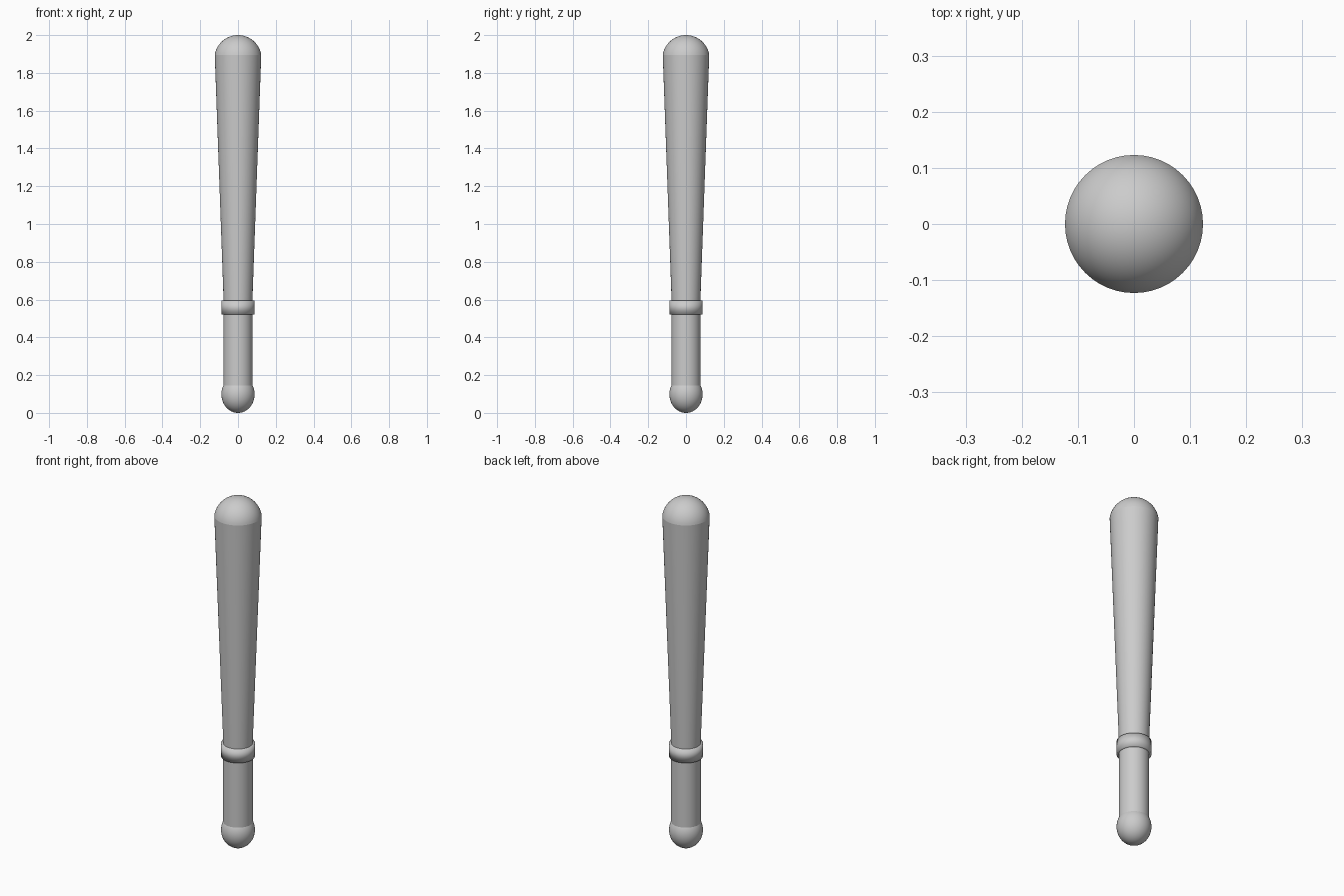
import bpy, bmesh
from math import cos, sin, pi, sqrt, asin, radians

SIDES = 48

cube = bpy.data.objects.get("Cube")
if cube:
    bpy.data.objects.remove(cube, do_unlink=True)

grey = bpy.data.materials.new("plain grey")
grey.use_nodes = True
grey.diffuse_color = (0.6, 0.6, 0.6, 1)
grey.node_tree.nodes["Principled BSDF"].inputs["Base Color"].default_value = (0.6, 0.6, 0.6, 1)


def lathe(name, profile, angle=40):
    """Turn a (radius, height) profile, listed bottom to top, around z."""
    bm = bmesh.new()
    verts = [bm.verts.new((r, 0, z)) for r, z in profile]
    edges = [bm.edges.new(pair) for pair in zip(verts, verts[1:])]
    bmesh.ops.spin(bm, geom=verts + edges, cent=(0, 0, 0), axis=(0, 0, 1),
                   angle=2 * pi, steps=SIDES, use_merge=True)
    bmesh.ops.remove_doubles(bm, verts=bm.verts, dist=1e-5)
    bmesh.ops.recalc_face_normals(bm, faces=bm.faces)
    mesh = bpy.data.meshes.new(name)
    bm.to_mesh(mesh)
    bm.free()
    mesh.materials.append(grey)
    obj = bpy.data.objects.new(name, mesh)
    bpy.context.collection.objects.link(obj)
    bpy.ops.object.select_all(action='DESELECT')
    obj.select_set(True)
    bpy.context.view_layer.objects.active = obj
    bpy.ops.object.shade_smooth_by_angle(angle=radians(angle))
    return obj


def arc(radius, height, centre, start, end, steps=16):
    """Points along an elliptical arc, by angle above the equator."""
    angles = [start + (end - start) * i / steps for i in range(steps + 1)]
    return [(max(0, radius * cos(a)), centre + height * sin(a)) for a in angles]


# Slightly tall rounded knob at the bottom
lathe("knob", arc(0.088, 0.098, 0.098, -pi / 2, pi / 2, 24))

# Straight handle
lathe("grip", [(0.077, 0.12), (0.077, 0.54)])

# Flat-sided collar with softly shaded rims
lathe("collar", [(0.07, 0.52), (0.088, 0.52), (0.088, 0.595), (0.07, 0.595)], 180)

# Tapered barrel closed by a domed tip
tip_radius, rim, rim_z = 0.1245, 0.123, 1.895
centre = rim_z - sqrt(tip_radius ** 2 - rim ** 2)
lathe("barrel", [(0.075, 0.56), (rim, rim_z)])
lathe("domed_tip", arc(tip_radius, 2 - centre, centre,
                       asin((rim_z - centre) / tip_radius), pi / 2))
